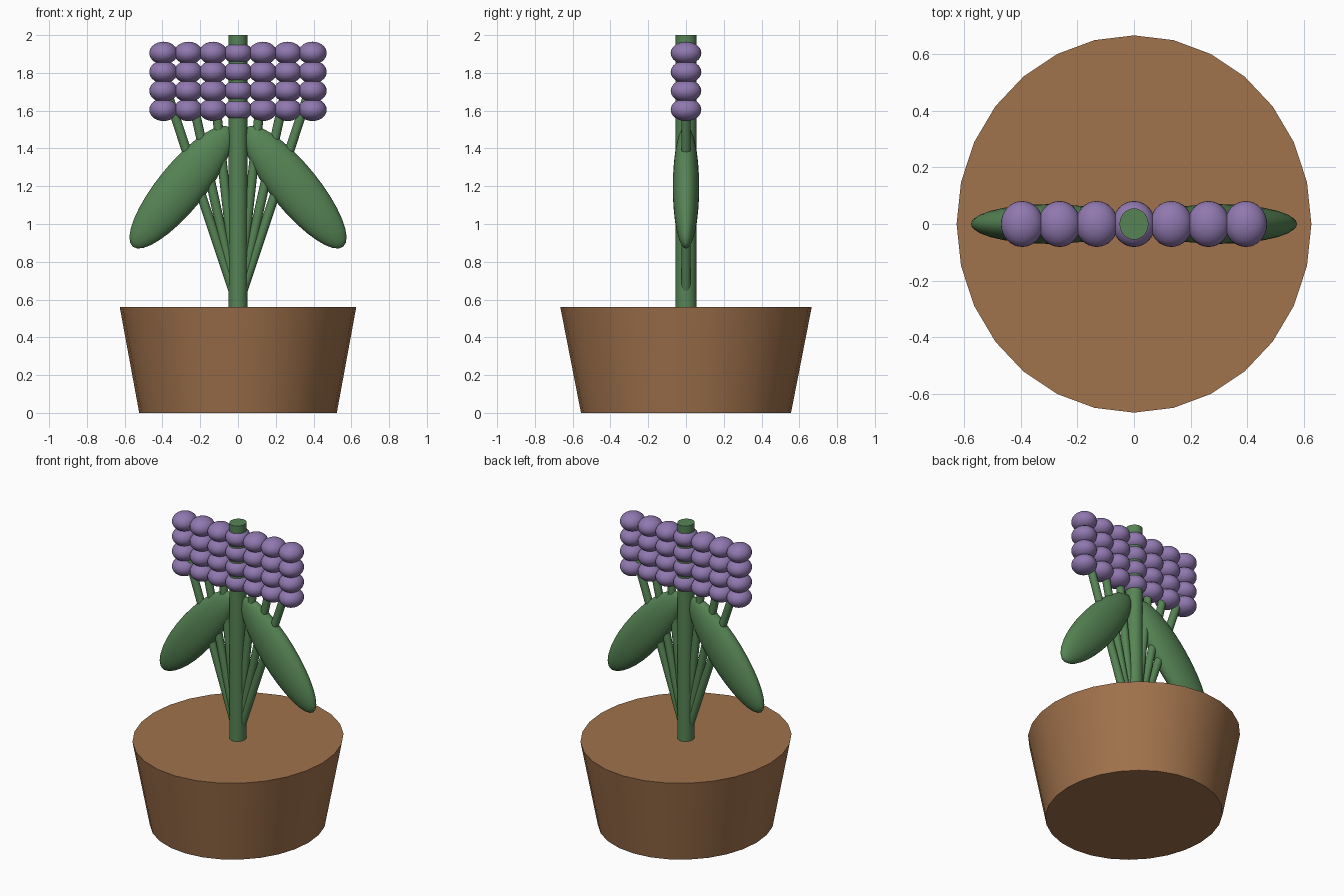
import bpy, math
from mathutils import Vector

if "Cube" in bpy.data.objects:
    bpy.data.objects.remove(bpy.data.objects["Cube"])


def material(name, rgb):
    m = bpy.data.materials.new(name)
    m.diffuse_color = (*rgb, 1)
    m.use_nodes = True
    m.node_tree.nodes["Principled BSDF"].inputs["Base Color"].default_value = m.diffuse_color
    return m


BROWN = material("terracotta brown", (0.352, 0.168, 0.072))
GREEN = material("leaf green", (0.093, 0.231, 0.089))
PURPLE = material("blossom purple", (0.279, 0.188, 0.429))


def finish(name, mat, scale=(1, 1, 1)):
    ob = bpy.context.object
    ob.name = name
    ob.scale = scale
    ob.data.materials.append(mat)
    bpy.ops.object.transform_apply(location=False, rotation=False, scale=True)
    bpy.ops.object.shade_smooth_by_angle(angle=math.radians(35))
    return ob


def ellipsoid(name, mat, loc, radii, tilt=0):
    bpy.ops.mesh.primitive_uv_sphere_add(segments=32, ring_count=16, radius=1,
                                         location=loc, rotation=(0, tilt, 0))
    return finish(name, mat, radii)


def rod(name, mat, start, end, radius):
    a, b = Vector(start), Vector(end)
    bpy.ops.mesh.primitive_cylinder_add(
        vertices=28, radius=1, depth=(b - a).length, location=(a + b) / 2,
        rotation=(b - a).to_track_quat('Z', 'Y').to_euler())
    return finish(name, mat, (radius, radius, 1))


# Tapered pot, slightly deeper than wide
bpy.ops.mesh.primitive_cone_add(vertices=28, radius1=0.523, radius2=0.626,
                                depth=0.56, location=(0, 0, 0.28))
finish("pot", BROWN, (1, 1.063, 1))

# Main stem
bpy.ops.mesh.primitive_cylinder_add(vertices=28, radius=1, depth=1.45,
                                    location=(0, 0, 1.275))
finish("stem", GREEN, (0.051, 0.055, 1))

for side, label in ((-1, "left"), (1, "right")):
    # Drooping leaf
    ellipsoid(f"leaf_{label}", GREEN, (side * 0.30, 0, 1.195),
              (0.125, 0.07, 0.407), -side * math.radians(39.2))
    # Side shoots fanning out of the stem
    for i in (1, 2, 3):
        rod(f"shoot_{label}_{i}", GREEN, (0, 0, 0.57),
            (side * 0.121 * i, 0, 1.66), 0.025)

# Grid of blossoms
for col in range(-3, 4):
    for row in range(4):
        ellipsoid(f"blossom_{col + 4}_{row + 1}", PURPLE,
                  (col * 0.1315, 0, 1.605 + row * 0.1), (0.075, 0.081, 0.06))
